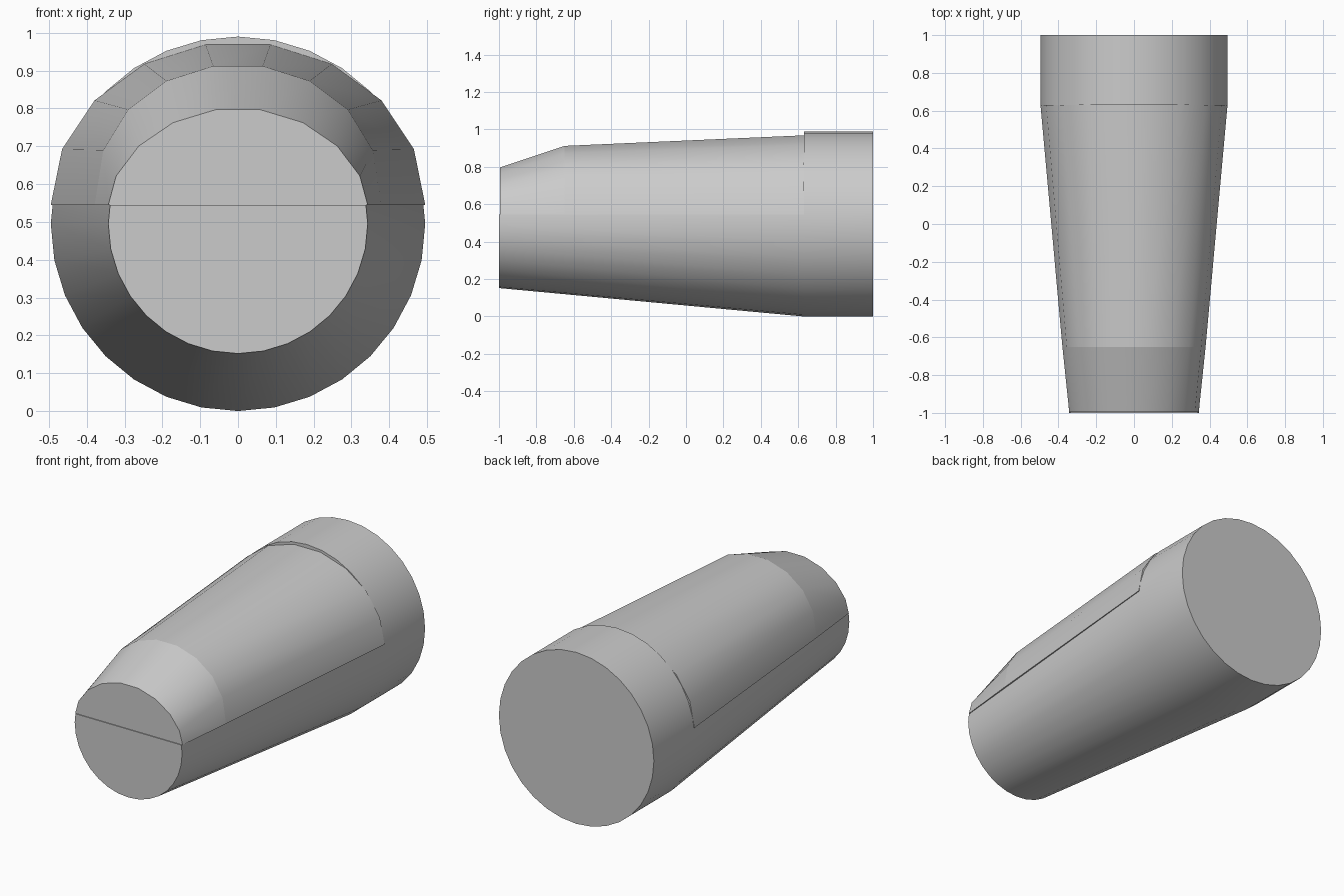
import bpy, bmesh
from math import sin, cos, pi, radians, atan2
from mathutils import Vector

SEAM_Z, AXIS_Z, SHOULDER_Y = 0.545, 0.495, 0.63

cube = bpy.data.objects.get("Cube")
if cube:
    bpy.data.objects.remove(cube, do_unlink=True)

grey = bpy.data.materials.new("plain grey")
grey.use_nodes = True
grey.diffuse_color = (0.6, 0.6, 0.6, 1)
grey.node_tree.nodes["Principled BSDF"].inputs["Base Color"].default_value = grey.diffuse_color


def loft(bm, rings):
    """Skin closed rings of points in order and cap both ends."""
    loops = [[bm.verts.new(p) for p in ring] for ring in rings]
    n = len(loops[0])
    for a, b in zip(loops, loops[1:]):
        for i in range(n):
            j = (i + 1) % n
            bm.faces.new((a[i], a[j], b[j], b[i]))
    bm.faces.new(loops[0])
    bm.faces.new(loops[-1])
    return loops


def finish(bm, name):
    bmesh.ops.recalc_face_normals(bm, faces=bm.faces[:])
    mesh = bpy.data.meshes.new(name)
    bm.to_mesh(mesh)
    bm.free()
    mesh.materials.append(grey)
    obj = bpy.data.objects.new(name, mesh)
    bpy.context.collection.objects.link(obj)
    bpy.ops.object.select_all(action='DESELECT')
    obj.select_set(True)
    bpy.context.view_layer.objects.active = obj
    bpy.ops.object.shade_smooth_by_angle(angle=radians(32))
    return obj


def circle(y, radius, sides=32):
    return [(radius * cos(2 * pi * i / sides), y, AXIS_Z + radius * sin(2 * pi * i / sides))
            for i in range(sides)]


# Lower hull: round rear drum running into a tapered tray, open above the seam
bm = bmesh.new()
loft(bm, [circle(1, 0.495), circle(SHOULDER_Y, 0.495), circle(-1, 0.343)])
taper = [f for f in bm.faces if f.calc_center_median().y < SHOULDER_Y - 0.01]
geom = set(taper)
for f in taper:
    geom.update(f.edges)
    geom.update(f.verts)
bmesh.ops.bisect_plane(bm, geom=list(geom), plane_co=(0, 0, SEAM_Z), plane_no=(0, 0, 1))
upper = [f for f in bm.faces if f.calc_center_median().z > SEAM_Z
         and f.calc_center_median().y < SHOULDER_Y - 0.01]
bmesh.ops.delete(bm, geom=upper, context='FACES')

# Flat deck and upright shoulder closing the tray
deck = [v for v in bm.verts if abs(v.co.z - SEAM_Z) < 1e-4]
deck.sort(key=lambda v: atan2(v.co.y, v.co.x))
bm.faces.new(deck)
arc = [v for v in bm.verts if abs(v.co.y - SHOULDER_Y) < 1e-4 and v.co.z > SEAM_Z - 1e-4]
arc.sort(key=lambda v: atan2(v.co.z - AXIS_Z, v.co.x))
bm.faces.new(arc)
finish(bm, "lower_hull")


# Upper cover: faceted half-ellipse with a sloping nose
def arch(y, half_width, height, bulge):
    return [(half_width * cos(radians(a)), y, SEAM_Z + height * max(sin(radians(a)), 0) ** bulge)
            for a in range(0, 181, 20)]


bm = bmesh.new()
loops = loft(bm, [arch(SHOULDER_Y, 0.495, 0.43, 1),
                  arch(-0.65, 0.379, 0.372, 0.88),
                  arch(-0.995, 0.343, 0.256, 1.13)])
nose_ring = set(loops[1])
finish_edges = [e for e in bm.edges if set(e.verts) <= nose_ring]
for e in finish_edges:
    e.smooth = False
bm.edges.index_update()
crease = [e.index for e in finish_edges]
cover = finish(bm, "upper_cover")
for i in crease:
    cover.data.edges[i].use_edge_sharp = True
